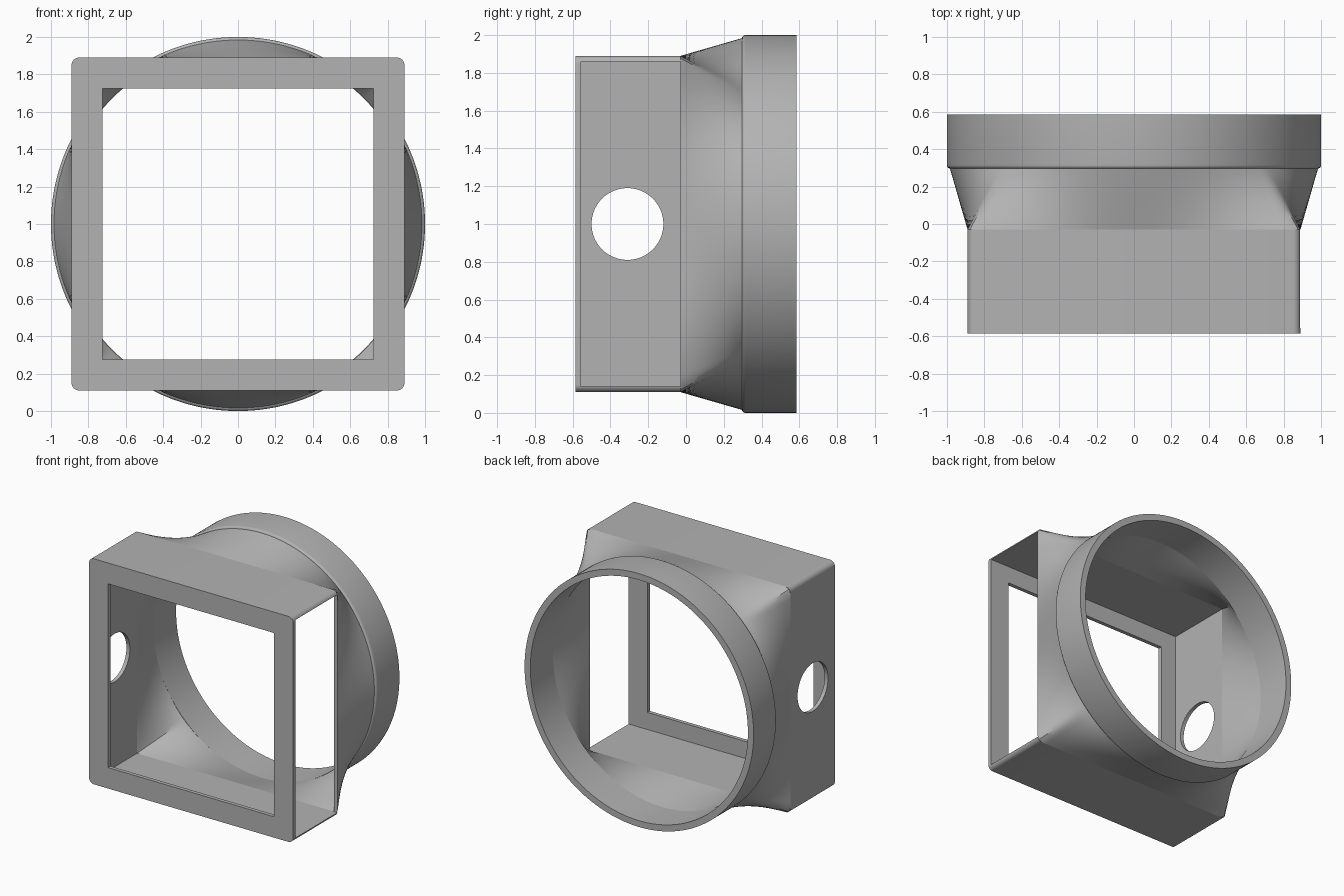
import bpy, bmesh, math
from mathutils import Vector, Matrix

cube = bpy.data.objects.get("Cube")
if cube:
    bpy.data.objects.remove(cube, do_unlink=True)

HALF, WALL, ROUND = 0.89, 0.03, 0.04     # square housing
FRONT, JOINT, COLLAR, BACK = -0.585, -0.03, 0.3, 0.585
R_OUT, R_IN = 1.0, 0.95
SEG = 256

grey = bpy.data.materials.new("mid grey")
grey.use_nodes = True
grey.diffuse_color = (0.45, 0.45, 0.45, 1)
grey.node_tree.nodes["Principled BSDF"].inputs["Base Color"].default_value = (0.45, 0.45, 0.45, 1)


def make_object(name, bm):
    bmesh.ops.recalc_face_normals(bm, faces=bm.faces[:])
    mesh = bpy.data.meshes.new(name)
    bm.to_mesh(mesh)
    bm.free()
    mesh.materials.append(grey)
    obj = bpy.data.objects.new(name, mesh)
    bpy.context.collection.objects.link(obj)
    return obj


def box(name, x, y, z, bevel=0.0):
    """Box from (min, max) pairs; bevel rounds the edges running along y."""
    bm = bmesh.new()
    bmesh.ops.create_cube(bm, size=1)
    for v in bm.verts:
        v.co = [lo + (c + 0.5) * (hi - lo) for c, (lo, hi) in zip(v.co, (x, y, z))]
    if bevel:
        edges = [e for e in bm.edges if abs(e.verts[0].co.y - e.verts[1].co.y) > 0.1]
        bmesh.ops.bevel(bm, geom=edges, offset=bevel, segments=8, profile=0.5, affect='EDGES')
    return make_object(name, bm)


def cut(target, cutter):
    mod = target.modifiers.new("cut", 'BOOLEAN')
    mod.operation, mod.solver, mod.object = 'DIFFERENCE', 'EXACT', cutter
    bpy.context.view_layer.objects.active = target
    bpy.ops.object.modifier_apply(modifier=mod.name)
    bpy.data.objects.remove(cutter, do_unlink=True)


def tube(name, sections):
    """Skin a closed loop of cross-sections, each a ring of SEG points."""
    bm = bmesh.new()
    rings = [[bm.verts.new(p) for p in s] for s in sections]
    for a, b in zip(rings, rings[1:] + rings[:1]):
        for i in range(SEG):
            j = (i + 1) % SEG
            bm.faces.new((a[i], a[j], b[j], b[i]))
    return make_object(name, bm)


def circle(radius, y):
    angles = [math.tau * i / SEG for i in range(SEG)]
    return [Vector((radius * math.cos(a), y, 1 + radius * math.sin(a))) for a in angles]


def rounded_square(half, radius, y):
    points, core = [], half - radius
    for c in circle(1, 0):
        x, z = c.x, c.z - 1
        p = Vector((x, z)) * half / max(abs(x), abs(z))
        q = Vector([max(-core, min(core, k)) for k in p])
        p = q + (p - q).normalized() * radius
        points.append(Vector((p.x, y, 1 + p.y)))
    return points


def blend(a, b, steps):
    return [[p.lerp(q, k / steps) for p, q in zip(a, b)] for k in range(steps + 1)]


# Square housing, hollow, open at the back
inner = HALF - WALL
span, inside = (-HALF, HALF), (-inner, inner)
up = lambda pair: (1 + pair[0], 1 + pair[1])
housing = box("square_housing", span, (FRONT, JOINT), up(span), ROUND)
cut(housing, box("cavity", inside, (FRONT + WALL, 0.2), up(inside)))

# Front window
window = (-0.725, 0.725)
cut(housing, box("window_cutter", window, (-0.8, -0.5), up(window)))

# Open left side
cut(housing, box("side_cutter", (0.8, 1.0), (FRONT + WALL, 0.2), up(inside)))

# Round port in the right wall
bm = bmesh.new()
bmesh.ops.create_cone(bm, cap_ends=True, segments=96, radius1=0.19, radius2=0.19, depth=0.3,
                      matrix=Matrix.Translation((-HALF, -0.31, 1)) @ Matrix.Rotation(math.pi / 2, 4, 'Y'))
cut(housing, make_object("port_cutter", bm))

# Square-to-round transition shell
outer = blend(rounded_square(HALF, ROUND, JOINT), circle(0.985, COLLAR), 10)
lining = blend(circle(R_IN, COLLAR), rounded_square(inner, 0.005, JOINT), 10)
transition = tube("transition_duct", outer + lining)

# Round collar with a softened front edge
soft = 0.02
profile = [(R_IN, COLLAR - 0.005)]
for k in range(6):
    a = math.pi / 2 * k / 5
    profile.append((R_OUT - soft + soft * math.sin(a), COLLAR - 0.005 + soft - soft * math.cos(a)))
profile += [(R_OUT, BACK), (R_IN, BACK)]
collar = tube("round_collar", [circle(r, y) for r, y in profile])

# Smooth curved areas, keep hard edges
bpy.ops.object.select_all(action='DESELECT')
for obj in (housing, transition, collar):
    obj.select_set(True)
    bpy.context.view_layer.objects.active = obj
bpy.ops.object.shade_smooth_by_angle(angle=math.radians(30))
